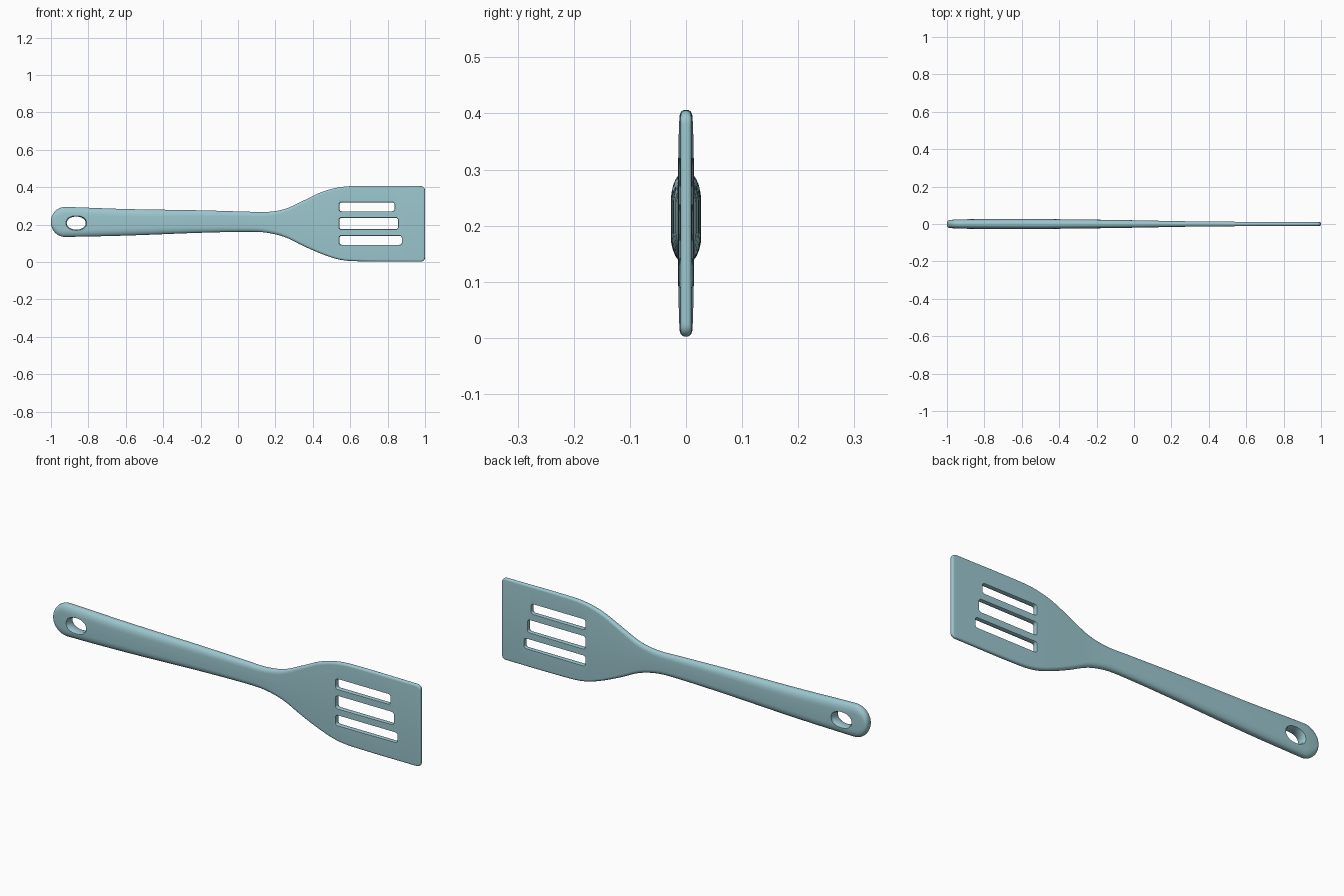
import bpy, bmesh
from math import cos, sin, pi, sqrt

cube = bpy.data.objects.get("Cube")
if cube:
    bpy.data.objects.remove(cube, do_unlink=True)

# Stations along the length: x, bottom z, top z, half thickness, edge roundness in z
STATIONS = [
    (-1.0, .135, .293, .021, .035), (-.92, .134, .294, .025, .040),
    (-.6, .141, .283, .027, .040), (-.2, .156, .276, .023, .032),
    (.05, .161, .269, .019, .026), (.15, .157, .267, .017, .023),
    (.25, .133, .283, .015, .020), (.35, .085, .328, .014, .017),
    (.45, .042, .375, .013, .014), (.54, .013, .399, .012, .012),
    (.63, .004, .406, .0115, .0115), (1.0, .002, .405, .0095, .0095),
]


def sample(x):
    """Smooth interpolation of the stations at x."""
    n = len(STATIONS)
    i = max(k for k in range(n - 1) if STATIONS[k][0] <= x)
    a, b = STATIONS[i], STATIONS[i + 1]
    before, after = STATIONS[max(i - 1, 0)], STATIONS[min(i + 2, n - 1)]
    w = b[0] - a[0]
    t = (x - a[0]) / w
    out = []
    for c in range(1, 5):
        m0 = (b[c] - before[c]) / (b[0] - before[0]) * w
        m1 = (after[c] - a[c]) / (after[0] - a[0]) * w
        out.append((2*t**3 - 3*t**2 + 1) * a[c] + (t**3 - 2*t**2 + t) * m0
                   + (3*t**2 - 2*t**3) * b[c] + (t**3 - t**2) * m1)
    return out


def rounded_rect(half_u, half_v, ru, rv, steps):
    """Outline of a rectangle with elliptical corners."""
    pts = []
    for q, (su, sv) in enumerate([(1, 1), (-1, 1), (-1, -1), (1, -1)]):
        for k in range(steps + 1):
            a = (q + k / steps) * pi / 2
            pts.append((su * (half_u - ru) + ru * cos(a), sv * (half_v - rv) + rv * sin(a)))
    return pts


def end_inset(distance, radius):
    """How far an outline pulls in near a rounded end."""
    if distance >= radius:
        return 0
    return radius - sqrt(radius**2 - (radius - distance)**2)


def loft(bm, rings):
    """Skin a closed solid over a list of rings."""
    loops = [[bm.verts.new(p) for p in ring] for ring in rings]
    for a, b in zip(loops, loops[1:]):
        for i in range(len(a)):
            j = (i + 1) % len(a)
            bm.faces.new((a[i], a[j], b[j], b[i]))
    bm.faces.new(loops[0][::-1])
    bm.faces.new(loops[-1])


def make_object(name, bm):
    bmesh.ops.recalc_face_normals(bm, faces=bm.faces)
    mesh = bpy.data.meshes.new(name)
    bm.to_mesh(mesh)
    bm.free()
    obj = bpy.data.objects.new(name, mesh)
    bpy.context.collection.objects.link(obj)
    return obj


# Body: handle flowing into the blade, denser near the rounded ends
HANDLE_R, TIP_R = .075, .022
xs = [-1 + HANDLE_R * (1 - cos(k / 12 * pi / 2)) for k in range(12)]
xs += [-1 + HANDLE_R + k / 70 * (2 - HANDLE_R - TIP_R) for k in range(71)]
xs += [1 - TIP_R * (1 - sin(k / 7 * pi / 2)) for k in range(6, -1, -1)][::-1][1:]
xs = sorted(set(min(x, 1 - 1e-6) for x in xs)) + [1 - 1e-7]
rings = []
for x in xs:
    low, high, thick, soft = sample(x)
    inset = end_inset(x + 1, HANDLE_R) + end_inset(1 - x, TIP_R)
    thick -= end_inset(x + 1, .014) + end_inset(1 - x, .006)
    half = (high - low) / 2 - inset
    mid = (low + high) / 2
    section = rounded_rect(thick, half, thick * .85, min(soft, half * .9), 6)
    rings.append([(x, u, mid + v) for u, v in section])
bm = bmesh.new()
loft(bm, rings)
bmesh.ops.remove_doubles(bm, verts=bm.verts, dist=1e-5)
spatula = make_object("spatula_body", bm)

# Cutters: three blade slots and the hanging hole, with softly flared rims
bm = bmesh.new()


def add_cutter(x0, x1, z0, z1, ru, rv, steps, depth, flare):
    cx, cz = (x0 + x1) / 2, (z0 + z1) / 2
    cut = []
    for y, grow in [(-.06, flare), (-depth, flare), (-depth * .65, 0),
                    (depth * .65, 0), (depth, flare), (.06, flare)]:
        outline = rounded_rect((x1 - x0) / 2 + grow, (z1 - z0) / 2 + grow, ru, rv, steps)
        cut.append([(cx + u, y, cz + v) for u, v in outline])
    loft(bm, cut)


for x1, z0, z1 in [(.837, .271, .319), (.856, .175, .236), (.876, .092, .140)]:
    add_cutter(.542, x1, z0, z1, .012, .012, 4, .012, .002)
add_cutter(-.916, -.814, .173, .243, .0505, .0345, 8, .026, .004)
bmesh.ops.remove_doubles(bm, verts=bm.verts, dist=1e-5)
cutters = make_object("opening_cutters", bm)
cutters.hide_render = True

cut = spatula.modifiers.new("openings", "BOOLEAN")
cut.operation = "DIFFERENCE"
cut.solver = "EXACT"
cut.object = cutters
bpy.context.view_layer.objects.active = spatula
spatula.select_set(True)
bpy.ops.object.modifier_apply(modifier=cut.name)
bpy.data.objects.remove(cutters, do_unlink=True)

# Pale teal plastic
teal = bpy.data.materials.new("teal_plastic")
teal.use_nodes = True
color = (.33, .57, .62, 1)
teal.diffuse_color = color
teal.node_tree.nodes["Principled BSDF"].inputs["Base Color"].default_value = color
spatula.data.materials.clear()
spatula.data.materials.append(teal)
bpy.ops.object.shade_smooth_by_angle(angle=pi / 5)
